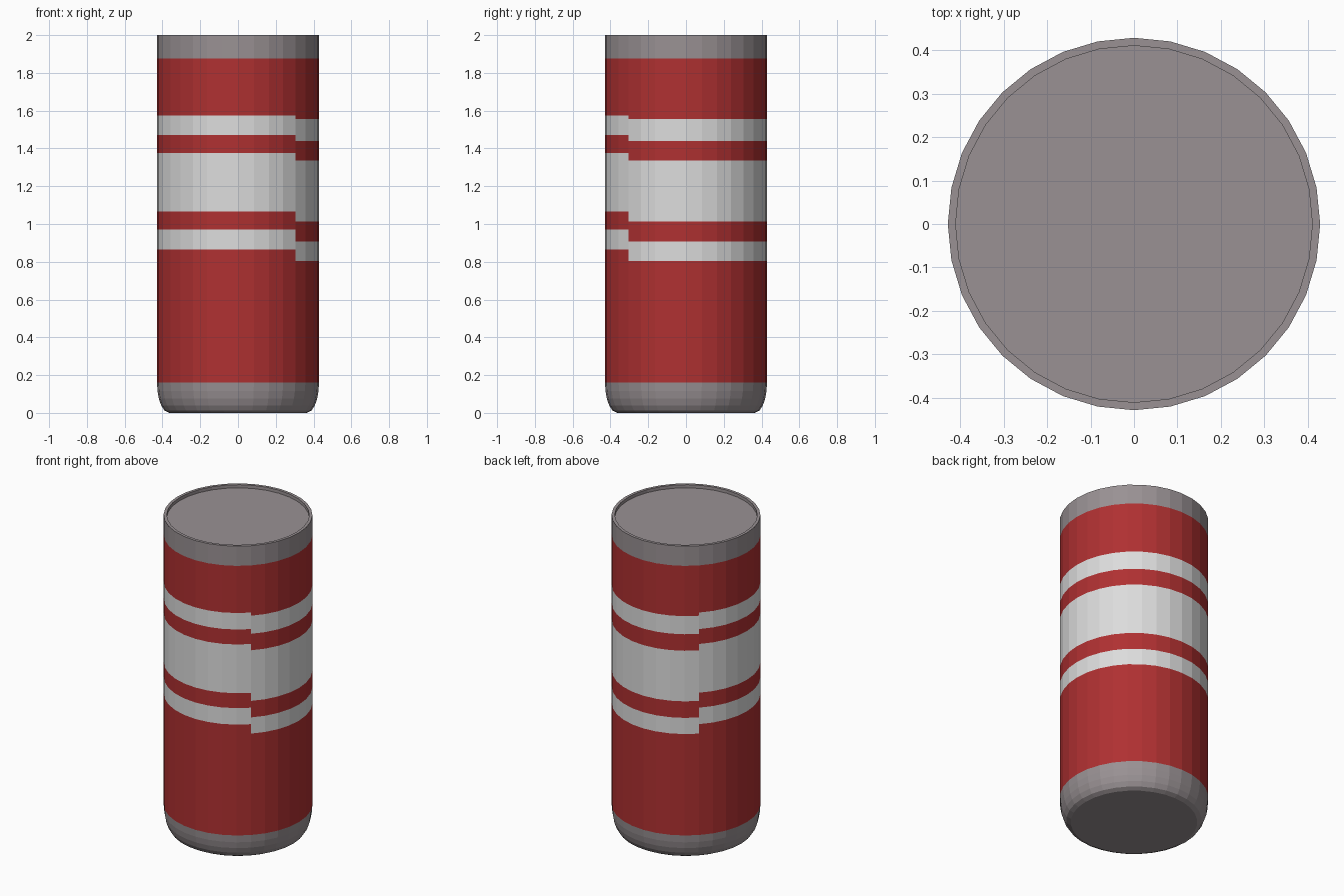
import bpy, bmesh, math

if "Cube" in bpy.data.objects:
    bpy.data.objects.remove(bpy.data.objects["Cube"])

SIDES = 32
R = 0.429


def material(name, rgb):
    m = bpy.data.materials.new(name)
    m.diffuse_color = (*rgb, 1.0)
    m.use_nodes = True
    m.node_tree.nodes["Principled BSDF"].inputs["Base Color"].default_value = m.diffuse_color
    return m


grey = material("warm grey metal", (0.32, 0.285, 0.295))
red = material("red paint", (0.43, 0.03, 0.031))
white = material("white paint", (0.72, 0.72, 0.72))

# White bands (bottom, top); the wrap steps down on the right/back half
BANDS_LEFT = [(0.865, 0.97), (1.065, 1.375), (1.47, 1.575)]
BANDS_RIGHT = [(0.805, 0.908), (1.013, 1.335), (1.44, 1.555)]
PAINT_LOW, PAINT_HIGH = 0.16, 1.875

# Lathe profile: rounded base, straight wall with band edges, recessed lid
band_edges = sorted({z for b in BANDS_LEFT + BANDS_RIGHT for z in b})
profile = [(0.365, 0.0), (0.39, 0.013), (0.407, 0.04), (0.419, 0.075),
           (0.426, 0.115), (R, PAINT_LOW)]
profile += [(R, z) for z in band_edges]
profile += [(R, PAINT_HIGH), (R, 2.0), (0.411, 2.0), (0.411, 1.98)]


def face_colour(z, angle):
    if z < PAINT_LOW or z > PAINT_HIGH:
        return 0
    right_half = -45 < angle < 135
    bands = BANDS_RIGHT if right_half else BANDS_LEFT
    return 2 if any(lo < z < hi for lo, hi in bands) else 1


bm = bmesh.new()
rings = []
for r, z in profile:
    rings.append([bm.verts.new((r * math.cos(2 * math.pi * i / SIDES),
                                r * math.sin(2 * math.pi * i / SIDES), z))
                  for i in range(SIDES)])

# Side walls, coloured by height and direction
for a, b in zip(rings, rings[1:]):
    for i in range(SIDES):
        j = (i + 1) % SIDES
        f = bm.faces.new((a[i], a[j], b[j], b[i]))
        c = f.calc_center_median()
        f.material_index = face_colour(c.z, math.degrees(math.atan2(c.y, c.x)))

# Base and lid discs
bm.faces.new(rings[0][::-1])
bm.faces.new(rings[-1])
bmesh.ops.recalc_face_normals(bm, faces=bm.faces)

mesh = bpy.data.meshes.new("canister")
bm.to_mesh(mesh)
bm.free()
for m in (grey, red, white):
    mesh.materials.append(m)
canister = bpy.data.objects.new("canister", mesh)
bpy.context.collection.objects.link(canister)
